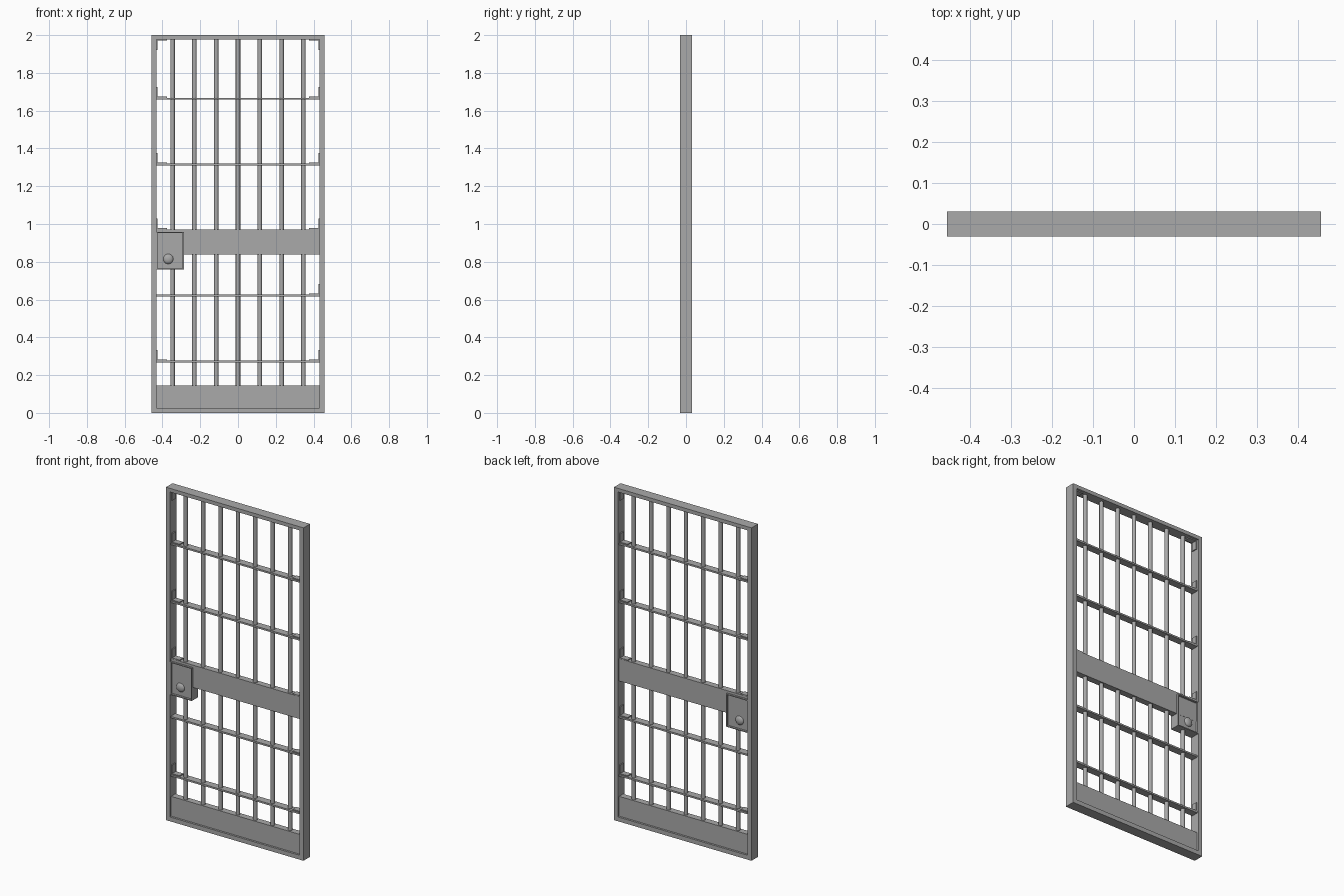
import bpy
import bmesh
from mathutils import Matrix, Vector

if "Cube" in bpy.data.objects:
    bpy.data.objects.remove(bpy.data.objects["Cube"])

steel = bpy.data.materials.new("grey_steel")
steel.use_nodes = True
steel.diffuse_color = (0.4, 0.4, 0.4, 1)
steel.node_tree.nodes["Principled BSDF"].inputs["Base Color"].default_value = (0.4, 0.4, 0.4, 1)


def finish(name, bm, smooth=False):
    bmesh.ops.recalc_face_normals(bm, faces=bm.faces)
    mesh = bpy.data.meshes.new(name)
    bm.to_mesh(mesh)
    bm.free()
    mesh.materials.append(steel)
    obj = bpy.data.objects.new(name, mesh)
    bpy.context.collection.objects.link(obj)
    if smooth:
        bpy.ops.object.select_all(action='DESELECT')
        obj.select_set(True)
        bpy.context.view_layer.objects.active = obj
        bpy.ops.object.shade_smooth_by_angle()
    return obj


def add_box(bm, x0, x1, z0, z1, half_depth):
    size = Matrix.Diagonal((x1 - x0, 2 * half_depth, z1 - z0, 1))
    place = Matrix.Translation(((x0 + x1) / 2, 0, (z0 + z1) / 2))
    return bmesh.ops.create_cube(bm, size=1, matrix=place @ size)["verts"]


def box(name, *dims):
    bm = bmesh.new()
    add_box(bm, *dims)
    return finish(name, bm)


HALF_W, HEIGHT, DEPTH, RIM = 0.457, 2.0, 0.031, 0.026
INNER = HALF_W - RIM

# Outer frame: a rectangular ring with real depth
bm = bmesh.new()
rings = []
for y in (-DEPTH, DEPTH):
    for w, low, high in ((HALF_W, 0, HEIGHT), (INNER, RIM, HEIGHT - 0.022)):
        rings.append([bm.verts.new((x, y, z)) for x, z in
                      ((-w, low), (w, low), (w, high), (-w, high))])
for a, b in ((0, 1), (1, 3), (3, 2), (2, 0)):
    for i in range(4):
        j = (i + 1) % 4
        bm.faces.new((rings[a][i], rings[a][j], rings[b][j], rings[b][i]))
finish("door_frame", bm)

# Solid panels
box("kick_panel", -INNER, INNER, RIM, 0.145, 0.019)
box("middle_panel", -INNER, INNER, 0.838, 0.972, 0.019)

# Round upright bars
for i in range(7):
    bm = bmesh.new()
    place = Matrix.Translation(((i - 3) * 0.1155, 0, HEIGHT / 2))
    bmesh.ops.create_cone(bm, cap_ends=True, segments=16, radius1=0.012,
                          radius2=0.012, depth=HEIGHT - 0.04, matrix=place)
    finish(f"upright_bar_{i + 1}", bm, smooth=True)

# Flat cross strips
levels = (0.272, 0.622, 1.315, 1.663)
for i, z in enumerate(levels):
    box(f"cross_strip_{i + 1}", -INNER, INNER, z - 0.005, z + 0.005, 0.022)


# Angle brackets: one leg on the side wall, one along the strip
def bracket(name, side, z, up):
    bm = bmesh.new()
    wall = side * INNER
    for length, height in ((0.055, 0.006), (0.006, 0.056)):
        xs = sorted((wall, wall - side * length))
        zs = sorted((z, z + up * height))
        add_box(bm, *xs, *zs, 0.018)
    finish(name, bm)


for side, label in ((1, "left"), (-1, "right")):
    bracket(f"top_bracket_{label}", side, HEIGHT - 0.022, -1)
    for i, z in enumerate(levels + (0.967,)):
        if side > 0 or i != 1:
            bracket(f"bracket_{label}_{i + 1}", side, z + 0.005, 1)

# Lock box with a raised rim on both faces
bm = bmesh.new()
add_box(bm, -INNER, -0.287, 0.76, 0.958, 0.03)
bm.normal_update()
for face in [f for f in bm.faces if abs(f.normal.y) > 0.9]:
    inward = Vector((0, -0.012 if face.normal.y > 0 else 0.012, 0))
    bmesh.ops.inset_individual(bm, faces=[face], thickness=0.008)
    inner = bmesh.ops.extrude_discrete_faces(bm, faces=[face])["faces"][0]
    bmesh.ops.translate(bm, verts=inner.verts, vec=inward)
finish("lock_box", bm)

# Domed knobs on both faces of the lock
for y, label in ((-0.016, "front"), (0.016, "back")):
    bm = bmesh.new()
    shape = Matrix.Translation((-0.369, y, 0.815)) @ Matrix.Diagonal((1, 0.55, 1, 1))
    bmesh.ops.create_uvsphere(bm, u_segments=24, v_segments=12, radius=0.027, matrix=shape)
    finish(f"lock_knob_{label}", bm, smooth=True)
